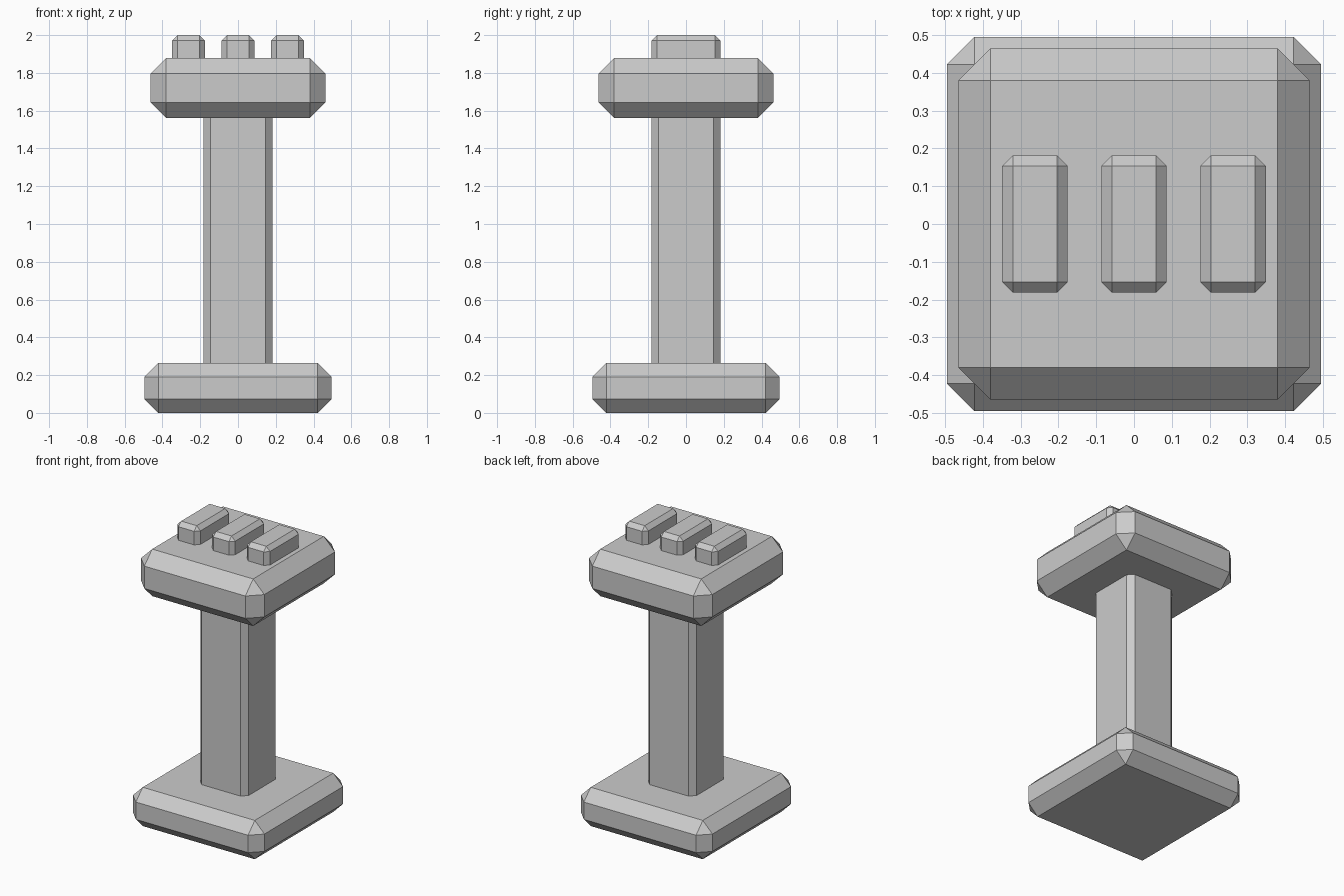
import bpy
import bmesh
from mathutils import Matrix, Vector

cube = bpy.data.objects.get("Cube")
if cube:
    bpy.data.objects.remove(cube, do_unlink=True)

# Single stone grey colour
GREY = (0.6, 0.6, 0.6, 1.0)
stone = bpy.data.materials.new("stone_grey")
stone.use_nodes = True
stone.diffuse_color = GREY
stone.node_tree.nodes["Principled BSDF"].inputs["Base Color"].default_value = GREY


def chamfered_block(name, x, width, depth, bottom, top, chamfer):
    """Box with every edge cut by one flat chamfer."""
    bm = bmesh.new()
    bmesh.ops.create_cube(bm, size=1)
    bmesh.ops.scale(bm, vec=Vector((width, depth, top - bottom)), verts=bm.verts)
    bmesh.ops.bevel(bm, geom=bm.edges[:], offset=chamfer, offset_type='OFFSET',
                    segments=1, affect='EDGES', profile=0.5)
    bmesh.ops.recalc_face_normals(bm, faces=bm.faces)
    mesh = bpy.data.meshes.new(name)
    bm.to_mesh(mesh)
    bm.free()
    mesh.materials.append(stone)
    obj = bpy.data.objects.new(name, mesh)
    obj.location = (x, 0, (bottom + top) / 2)
    bpy.context.collection.objects.link(obj)
    return obj


# Foot, column and cap; the column ends sink into both slabs
chamfered_block("base_slab", 0, 0.99, 0.99, 0, 0.264, 0.073)
chamfered_block("column", 0, 0.364, 0.364, 0.2, 1.62, 0.036)
chamfered_block("cap_slab", 0, 0.928, 0.928, 1.56, 1.88, 0.084)

# Row of three raised bars on the cap
for side, label in ((-1, "right"), (0, "middle"), (1, "left")):
    chamfered_block("top_bar_" + label, side * 0.262, 0.173, 0.363, 1.82, 2.0, 0.028)
